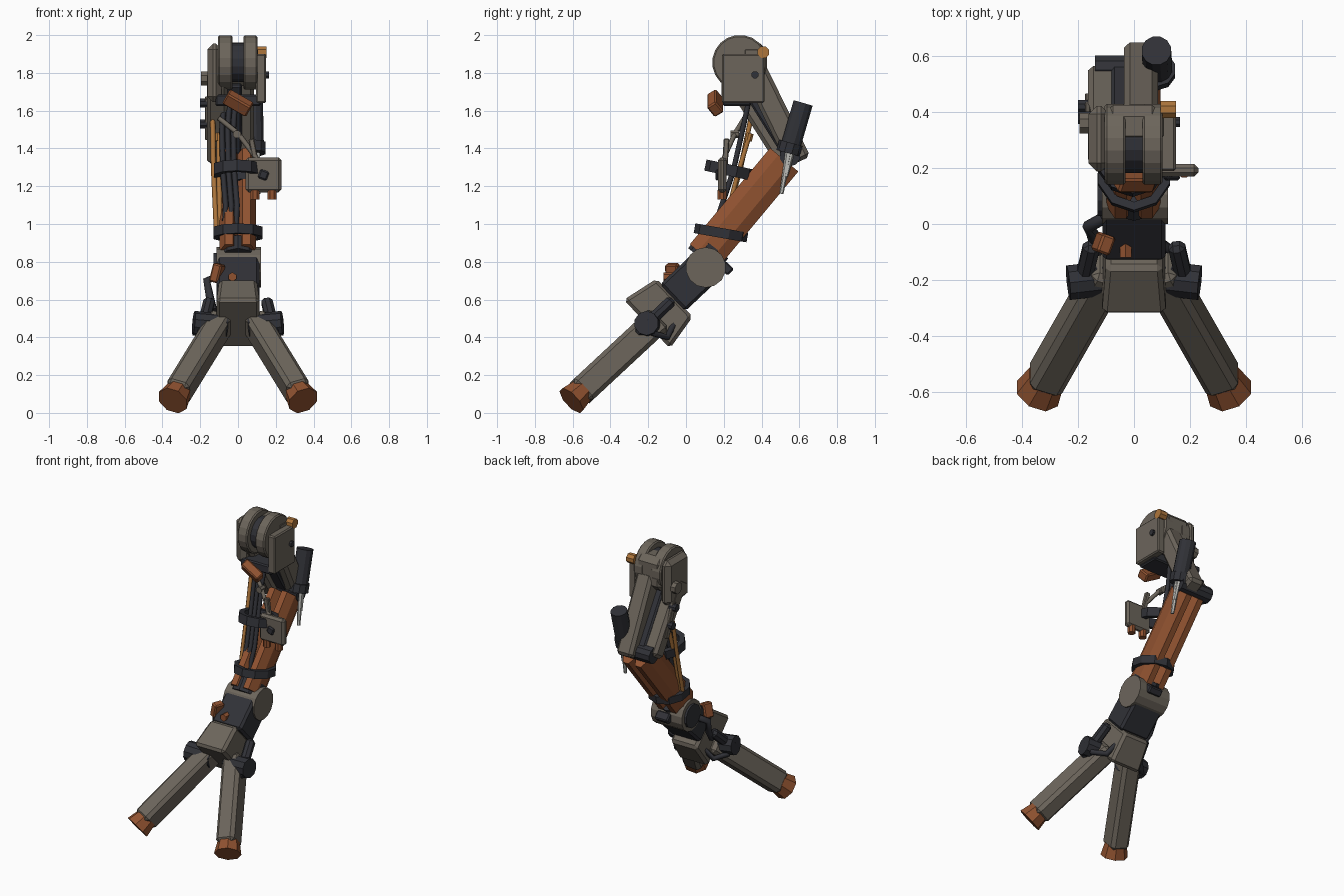
import bpy, bmesh, math
from mathutils import Vector as V, Matrix

if "Cube" in bpy.data.objects:
    bpy.data.objects.remove(bpy.data.objects["Cube"])


def material(name, rgb):
    m = bpy.data.materials.new(name)
    m.diffuse_color = (*rgb, 1)
    m.use_nodes = True
    m.node_tree.nodes["Principled BSDF"].inputs["Base Color"].default_value = m.diffuse_color
    return m


GREY = material("warm_grey", (0.15, 0.13, 0.105))
DARK = material("dark_steel", (0.03, 0.031, 0.038))
ORANGE = material("rust_orange", (0.28, 0.085, 0.03))
AMBER = material("amber", (0.42, 0.18, 0.045))
PALE = material("pale_metal", (0.5, 0.5, 0.47))


def finish(name, bm, mat, bevel=0):
    bmesh.ops.recalc_face_normals(bm, faces=bm.faces)
    me = bpy.data.meshes.new(name)
    bm.to_mesh(me)
    bm.free()
    ob = bpy.data.objects.new(name, me)
    bpy.context.collection.objects.link(ob)
    me.materials.append(mat)
    if bevel:
        b = ob.modifiers.new("bevel", 'BEVEL')
        b.width, b.segments, b.limit_method = bevel, 1, 'ANGLE'
    return ob


def loft(name, loops, mat, bevel=0, closed=False):
    bm = bmesh.new()
    rings = [[bm.verts.new(p) for p in loop] for loop in loops]
    n = len(rings[0])
    pairs = list(zip(rings, rings[1:])) + ([(rings[-1], rings[0])] if closed else [])
    for a, b in pairs:
        for i in range(n):
            bm.faces.new((a[i], a[(i + 1) % n], b[(i + 1) % n], b[i]))
    if not closed:
        bm.faces.new(rings[0])
        bm.faces.new(rings[-1])
    return finish(name, bm, mat, bevel)


def frame(p, q):
    d = (V(q) - V(p)).normalized()
    ref = V((0, 1, 0)) if abs(d.x) > 0.9 else V((1, 0, 0))
    u = (ref - d * ref.dot(d)).normalized()
    return u, d.cross(u)


def tube(name, p, q, r, mat, n=8, r2=None, sv=1, bevel=0):
    u, v = frame(p, q)
    angs = [2 * math.pi * (i + 0.5) / n for i in range(n)]
    loops = [[V(c) + u * math.cos(a) * s + v * math.sin(a) * s * sv for a in angs]
             for c, s in ((p, r), (q, r2 or r))]
    return loft(name, loops, mat, bevel)


def beam(name, p, q, size, mat, bevel=0.01, size2=None):
    u, v = frame(p, q)
    loops = [[V(c) + u * w * i / 2 + v * h * j / 2 for i, j in ((-1, -1), (1, -1), (1, 1), (-1, 1))]
             for c, (w, h) in ((p, size), (q, size2 or size))]
    return loft(name, loops, mat, bevel)


def box(name, c, size, mat, rot=(0, 0, 0), bevel=0.008):
    bm = bmesh.new()
    bmesh.ops.create_cube(bm, size=1)
    ob = finish(name, bm, mat, bevel)
    ob.data.transform(Matrix.Diagonal((*size, 1)))
    ob.location = c
    ob.rotation_euler = [math.radians(a) for a in rot]
    return ob


def ring(name, c, rx, ry, wall, h, tilt, mat, n=10):
    rot = Matrix.Rotation(math.radians(tilt), 3, 'X')
    prof = ((0, -h / 2), (0, h / 2), (wall, h / 2), (wall, -h / 2))
    loops = []
    for k in range(n):
        a = 2 * math.pi * (k + 0.5) / n
        loops.append([V(c) + rot @ V(((rx - w) * math.cos(a), (ry - w) * math.sin(a), z)) for w, z in prof])
    return loft(name, loops, mat, closed=True)


def cable(name, pts, r, mat):
    cu = bpy.data.curves.new(name, 'CURVE')
    cu.dimensions, cu.bevel_depth, cu.bevel_resolution, cu.use_fill_caps = '3D', r, 1, True
    s = cu.splines.new('POLY')
    s.points.add(len(pts) - 1)
    for sp, p in zip(s.points, pts):
        sp.co = (*p, 1)
    cu.materials.append(mat)
    ob = bpy.data.objects.new(name, cu)
    bpy.context.collection.objects.link(ob)
    return ob


# Two fingers with flared feet, knuckles and actuators
for s, side in ((-1, "left"), (1, "right")):
    foot, root = V((s * 0.346, -0.607, 0.065)), V((s * 0.085, -0.15, 0.49))
    d = (root - foot).normalized()
    tube(side + "_foot", foot, foot + d * 0.085, 0.086, ORANGE, 8, 0.07)
    beam(side + "_finger", foot + d * 0.06, root, (0.125, 0.15), GREY, 0.022)
    beam(side + "_knuckle", (s * 0.195, -0.26, 0.42), (s * 0.15, -0.07, 0.6), (0.06, 0.06), DARK, 0.018)
    tube(side + "_knuckle_pin", (s * 0.06, -0.19, 0.46), (s * 0.235, -0.21, 0.475), 0.065, DARK, 10)
    box(side + "_amber_clip", (s * 0.2, -0.22, 0.505), (0.035, 0.05, 0.04), AMBER, (45, 0, 0))
    box(side + "_amber_tab", (s * 0.2, -0.175, 0.465), (0.04, 0.05, 0.05), AMBER, (45, 0, 0))
    cable(side + "_finger_hose", [(s * 0.07, -0.05, 0.5), (s * 0.14, -0.1, 0.4), (s * 0.2, -0.17, 0.42),
                                  (s * 0.22, -0.2, 0.5)], 0.018, DARK)

# Palm block and wrist
beam("palm", (0, -0.207, 0.47), (0, -0.06, 0.61), (0.23, 0.355), GREY, 0.018, (0.2, 0.277))
beam("wrist_box", (0, -0.07, 0.61), (0, 0.11, 0.78), (0.225, 0.195), DARK, 0.015)
tube("wrist_barrel", (-0.115, 0.105, 0.77), (0.122, 0.105, 0.77), 0.107, GREY, 14)
tube("wrist_left_cap", (-0.13, 0.105, 0.77), (-0.11, 0.105, 0.77), 0.08, DARK, 12)
tube("wrist_collar", (0, 0.09, 0.81), (0, 0.145, 0.88), 0.1, DARK, 10)
box("wrist_latch", (0.02, 0.215, 0.765), (0.1, 0.05, 0.06), DARK, (45, 0, 0))
box("wrist_orange_valve", (-0.11, -0.07, 0.74), (0.05, 0.07, 0.1), ORANGE, (0, 15, -20))
tube("wrist_orange_plug", (-0.03, -0.06, 0.72), (-0.03, -0.12, 0.72), 0.024, ORANGE, 6)
cable("wrist_hose", [(-0.11, 0.02, 0.72), (-0.165, -0.01, 0.7), (-0.15, -0.03, 0.62), (-0.13, -0.1, 0.54)],
      0.022, DARK)

# Orange forearm rails and cuffs
for x, side in ((-0.048, "left"), (0.045, "right")):
    tube(side + "_forearm_rail", (x, 0.095, 0.83), (x, 0.52, 1.34), 0.054, ORANGE, 8, sv=1.95)
ring("lower_cuff", (0, 0.185, 0.953), 0.135, 0.142, 0.03, 0.052, -10, DARK)
ring("upper_cuff", (-0.005, 0.23, 1.285), 0.128, 0.13, 0.035, 0.06, -12, DARK)

# Elbow pin and upper-arm beams
tube("elbow_pin", (-0.14, 0.55, 1.36), (0.1, 0.55, 1.36), 0.055, DARK, 10)
beam("left_upper_arm", (-0.11, 0.25, 1.78), (-0.11, 0.53, 1.34), (0.11, 0.11), GREY, 0.02)
beam("right_upper_arm", (0.025, 0.36, 1.82), (0.025, 0.6, 1.33), (0.12, 0.13), GREY, 0.02)
beam("upper_arm_core", (-0.03, 0.31, 1.75), (-0.03, 0.54, 1.38), (0.1, 0.07), DARK, 0.01)

# Dark damper with pale prongs behind the elbow
tube("damper_body", (0.085, 0.55, 1.4), (0.08, 0.62, 1.64), 0.054, DARK, 12)
tube("damper_collar", (0.085, 0.54, 1.375), (0.085, 0.555, 1.43), 0.064, DARK, 10)
tube("pale_prong", (0.11, 0.505, 1.16), (0.1, 0.545, 1.385), 0.011, PALE, 6, 0.018)
tube("pale_prong_short", (0.11, 0.53, 1.25), (0.1, 0.56, 1.385), 0.01, PALE, 6, 0.015)

# Shoulder discs and housing
for x0, x1, side in ((-0.105, -0.03, "left"), (0.03, 0.102, "right")):
    tube(side + "_shoulder_disc", (x0, 0.285, 1.855), (x1, 0.285, 1.855), 0.146, GREY, 20, bevel=0.008)
tube("shoulder_core", (-0.04, 0.285, 1.855), (0.04, 0.285, 1.855), 0.105, DARK, 16)
box("shoulder_back_shell", (-0.005, 0.35, 1.845), (0.22, 0.15, 0.23), GREY, bevel=0.04)
box("shoulder_left_housing", (-0.125, 0.305, 1.80), (0.075, 0.235, 0.31), GREY, bevel=0.03)
box("shoulder_right_plate", (0.122, 0.302, 1.77), (0.055, 0.225, 0.26), GREY, bevel=0.008)
tube("plate_pin", (0.14, 0.365, 1.79), (0.165, 0.365, 1.79), 0.02, DARK, 8)
tube("amber_cap", (0.095, 0.41, 1.91), (0.15, 0.41, 1.91), 0.033, AMBER, 8)
box("shoulder_under_plate", (0, 0.27, 1.655), (0.24, 0.15, 0.06), DARK)
box("orange_sensor", (0, 0.155, 1.64), (0.145, 0.06, 0.075), ORANGE, (35, 30, 0))
tube("left_shoulder_knob", (-0.195, 0.36, 1.77), (-0.155, 0.36, 1.77), 0.04, GREY, 8)

# Left linkage: knobs, amber rods and dark cables
for y, z, tag in ((0.38, 1.64, "upper"), (0.42, 1.53, "lower")):
    tube(tag + "_link_knob", (-0.2, y, z), (-0.15, y, z), 0.025, DARK, 8)
beam("left_link", (-0.165, 0.37, 1.67), (-0.165, 0.45, 1.45), (0.02, 0.04), GREY, 0.004)
cable("amber_rod", [(-0.115, 0.2, 0.98), (-0.13, 0.29, 1.3), (-0.135, 0.36, 1.64)], 0.014, AMBER)
cable("amber_rod_short", [(-0.095, 0.2, 0.98), (-0.1, 0.27, 1.25), (-0.1, 0.33, 1.45)], 0.014, AMBER)
tube("amber_rod_tip", (-0.1, 0.33, 1.44), (-0.1, 0.34, 1.48), 0.02, AMBER, 8)
for i, x in enumerate((-0.075, -0.045, -0.015)):
    cable(f"dark_cable_{i + 1}", [(x, 0.12, 0.9), (x + 0.01, 0.19, 1.1), (x - 0.005, 0.25, 1.28),
                                  (x - 0.01, 0.3, 1.5), (x, 0.33, 1.64)], 0.015, DARK)

# Small jointed arm carrying the tool plate
cable("tool_link", [(-0.1, 0.31, 1.56), (0.0, 0.26, 1.48), (0.09, 0.205, 1.36), (0.13, 0.18, 1.28)], 0.014, GREY)
tube("tool_link_joint", (-0.005, 0.235, 1.475), (-0.005, 0.28, 1.475), 0.022, GREY, 8)
beam("tool_upright", (0.1, 0.205, 1.3), (0.07, 0.215, 1.45), (0.03, 0.03), GREY, 0.005)
box("tool_plate", (0.135, 0.192, 1.26), (0.19, 0.045, 0.185), GREY, bevel=0.015)
box("tool_grip", (0.135, 0.165, 1.26), (0.05, 0.02, 0.05), DARK, (0, 20, 0))
for i, x in enumerate((0.09, 0.18)):
    tube(f"tool_nub_{i + 1}", (x, 0.19, 1.13), (x, 0.19, 1.18), 0.025, ORANGE, 8)
